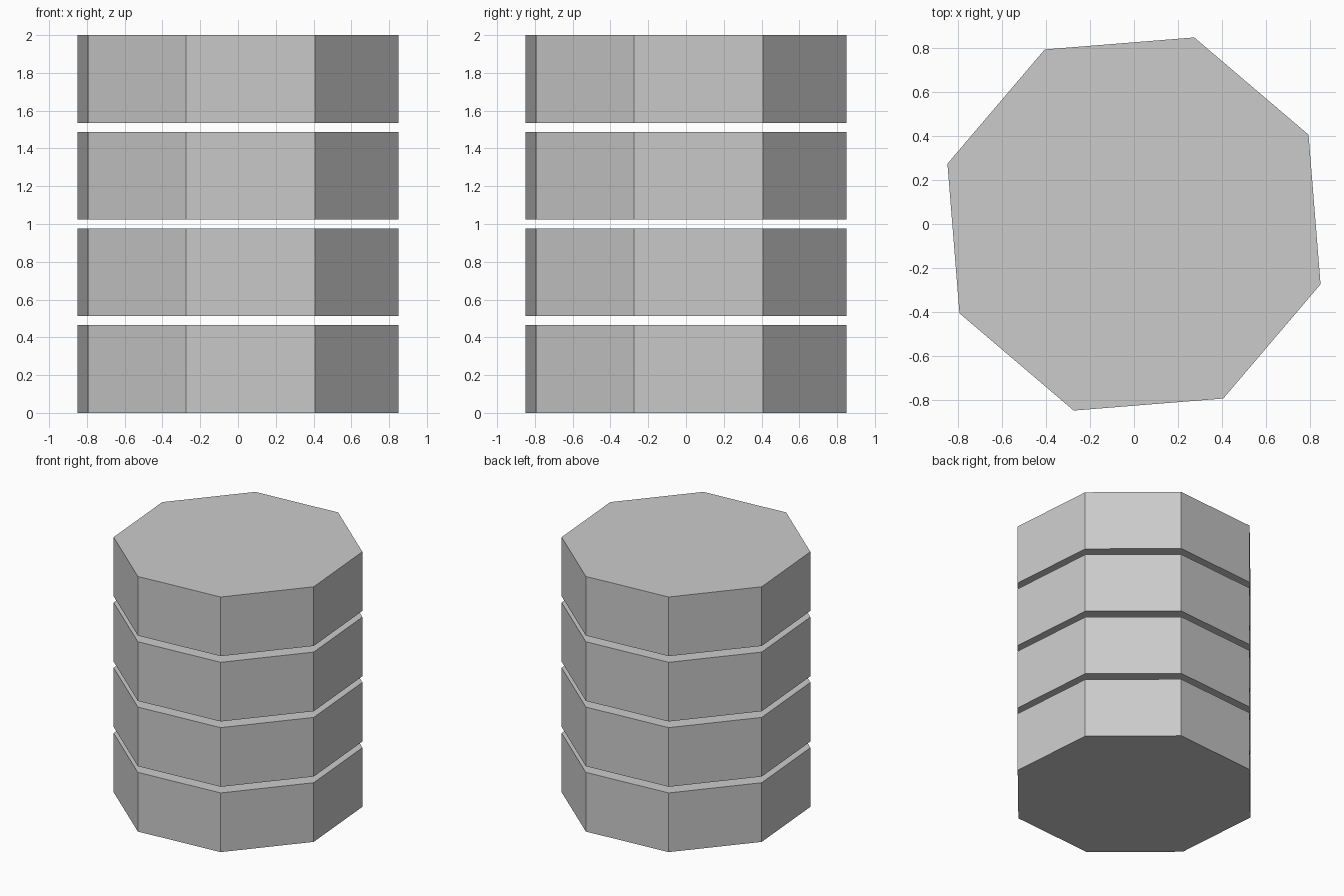
import bpy
import math

if "Cube" in bpy.data.objects:
    bpy.data.objects.remove(bpy.data.objects["Cube"])

RADIUS = 0.892
HEIGHT = 0.464
PITCH = 0.512
TURN = math.radians(27.1)

# Four identical eight-sided slabs, stacked with thin open gaps
for i in range(4):
    bpy.ops.mesh.primitive_cylinder_add(
        vertices=8, radius=RADIUS, depth=HEIGHT,
        location=(0, 0, i * PITCH + HEIGHT / 2), rotation=(0, 0, TURN))
    bpy.context.object.name = f"octagonal_slab_{i + 1}"
